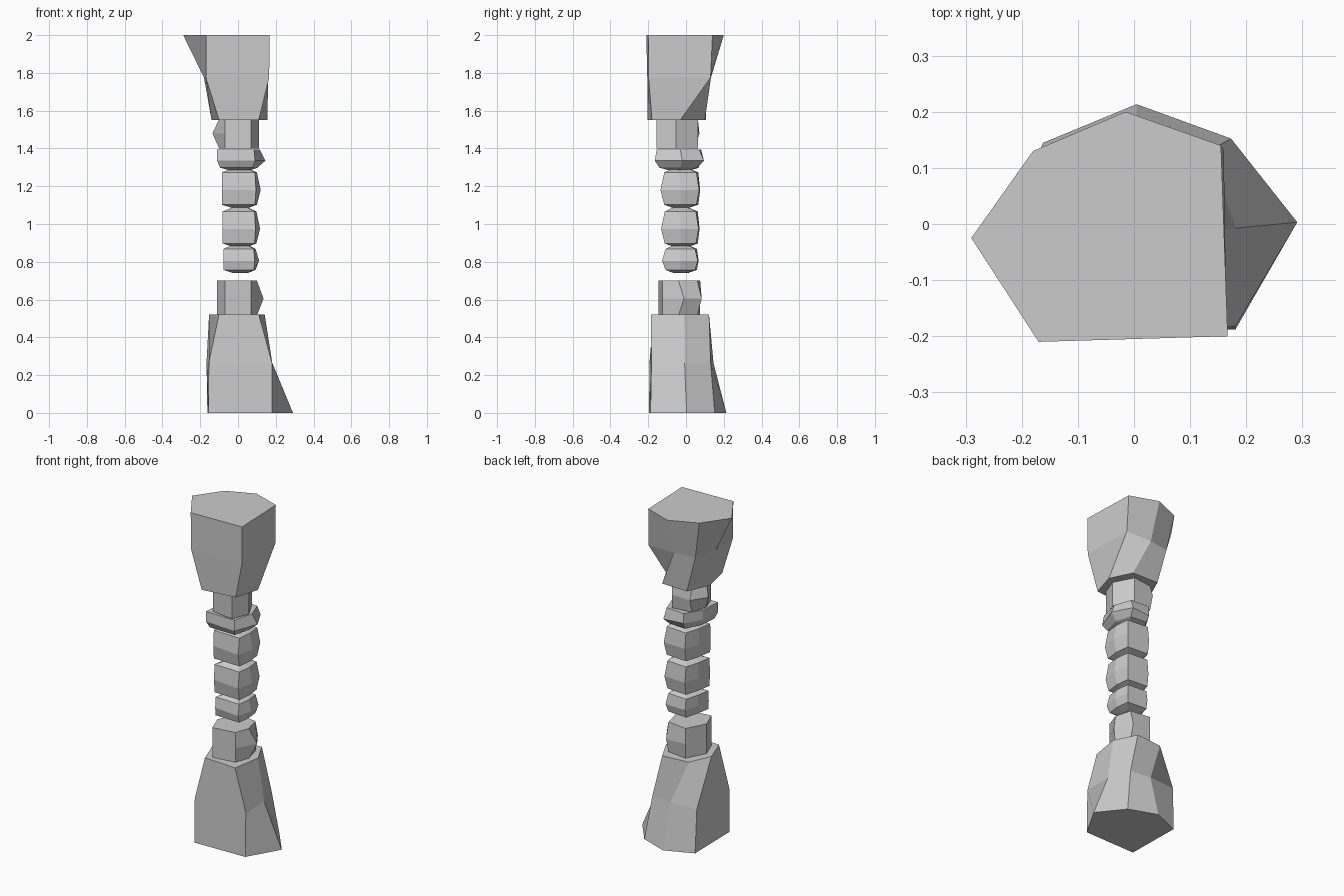
import bpy, bmesh, math

if "Cube" in bpy.data.objects:
    bpy.data.objects.remove(bpy.data.objects["Cube"])


def loft(name, rings):
    """Skin a stack of (z, outline) rings, bottom first, with flat end caps."""
    bm = bmesh.new()
    loops = [[bm.verts.new((p[0], p[1], p[2] if len(p) > 2 else z)) for p in pts]
             for z, pts in rings]
    for a, b in zip(loops, loops[1:]):
        n = len(a)
        for i in range(n):
            j = (i + 1) % n
            bm.faces.new((a[i], a[j], b[j], b[i]))
    bm.faces.new(loops[0][::-1])
    bm.faces.new(loops[-1])
    bmesh.ops.recalc_face_normals(bm, faces=bm.faces[:])
    me = bpy.data.meshes.new(name)
    bm.to_mesh(me)
    bm.free()
    ob = bpy.data.objects.new(name, me)
    bpy.context.collection.objects.link(ob)
    return ob


def flip(pts, dy=0.0, deg=0.0):
    """Half turn about y, with a small twist and shift."""
    c, s = math.cos(math.radians(deg)), math.sin(math.radians(deg))
    return [(-x * c - y * s, -x * s + y * c + dy) for x, y in pts]


def scaled(pts, k, cx=0.015, cy=-0.03):
    return [(cx + (x - cx) * k, cy + (y - cy) * k) for x, y in pts]


# Outlines of the large end blocks: outer end, middle, and narrow neck
OUTER = [(-.17, -.21), (.167, -.2), (.155, .14), (-.015, .2), (-.18, .13), (-.29, -.025)]
MIDDLE = [(-.17, -.205), (.165, -.198), (.16, .13), (-.01, .132), (-.14, .11), (-.18, -.03)]
NECK = [(-.1, -.205), (.11, -.18), (.155, -.03), (.09, .1), (-.08, .105), (-.14, -.03)]

loft("capital_block", [(1.55, NECK), (1.775, MIDDLE), (2.0, OUTER)])
loft("base_block", [(0, flip(OUTER, .013, 3)), (.265, flip(MIDDLE, .013, 3)),
                    (.52, flip(NECK, .013, 3))])

# Collar stones next to the end blocks, each with one pointed side
COLLAR = [(-.07, -.145), (.07, -.125), (.1, -.04), (.075, .06), (-.05, .075), (-.11, -.04)]
BULGE = COLLAR[:2] + [(.135, -.01), (.075, .083)] + COLLAR[4:]
loft("lower_collar", [(.515, COLLAR), (.605, BULGE), (.70, COLLAR)])
loft("upper_collar", [(1.40, flip(COLLAR, -.012)), (1.48, flip(BULGE, -.012)),
                      (1.555, flip(COLLAR, -.012))])

# Flat ring stone under the upper collar
RING = [(-.11, -.15), (.085, -.155), (.115, -.03), (.08, .07), (-.04, .08), (-.1, -.02)]
RING_MID = RING[:1] + [(.09, -.165), (.145, -.02), (.085, .095)] + RING[4:]
loft("ring_stone", [(1.285, scaled(RING, .5)), (1.298, scaled(RING, .88)),
                    (1.335, RING_MID), (1.395, RING)])

# Three loose shaft stones with shallow tapered ends
STONE = [(-.085, -.11), (.09, -.115), (.1, -.03), (.09, .055), (-.045, .065), (-.07, -.02)]
STONE_MID = [(-.085, -.115), (.095, -.135), (.12, -.03), (.1, .07), (-.045, .075), (-.075, -.02)]
for name, z0, z1, k in (("upper_shaft_stone", 1.085, 1.295, 1.0),
                        ("middle_shaft_stone", .88, 1.088, .97),
                        ("lower_shaft_stone", .74, .89, .92)):
    edge, mid = scaled(STONE, k), scaled(STONE_MID, k)
    loft(name, [(z0, scaled(edge, .45)), (z0 + .017, edge),
                ((z0 + z1) / 2 - .01, mid),
                (z1 - .022, edge), (z1, scaled(edge, .45))])
